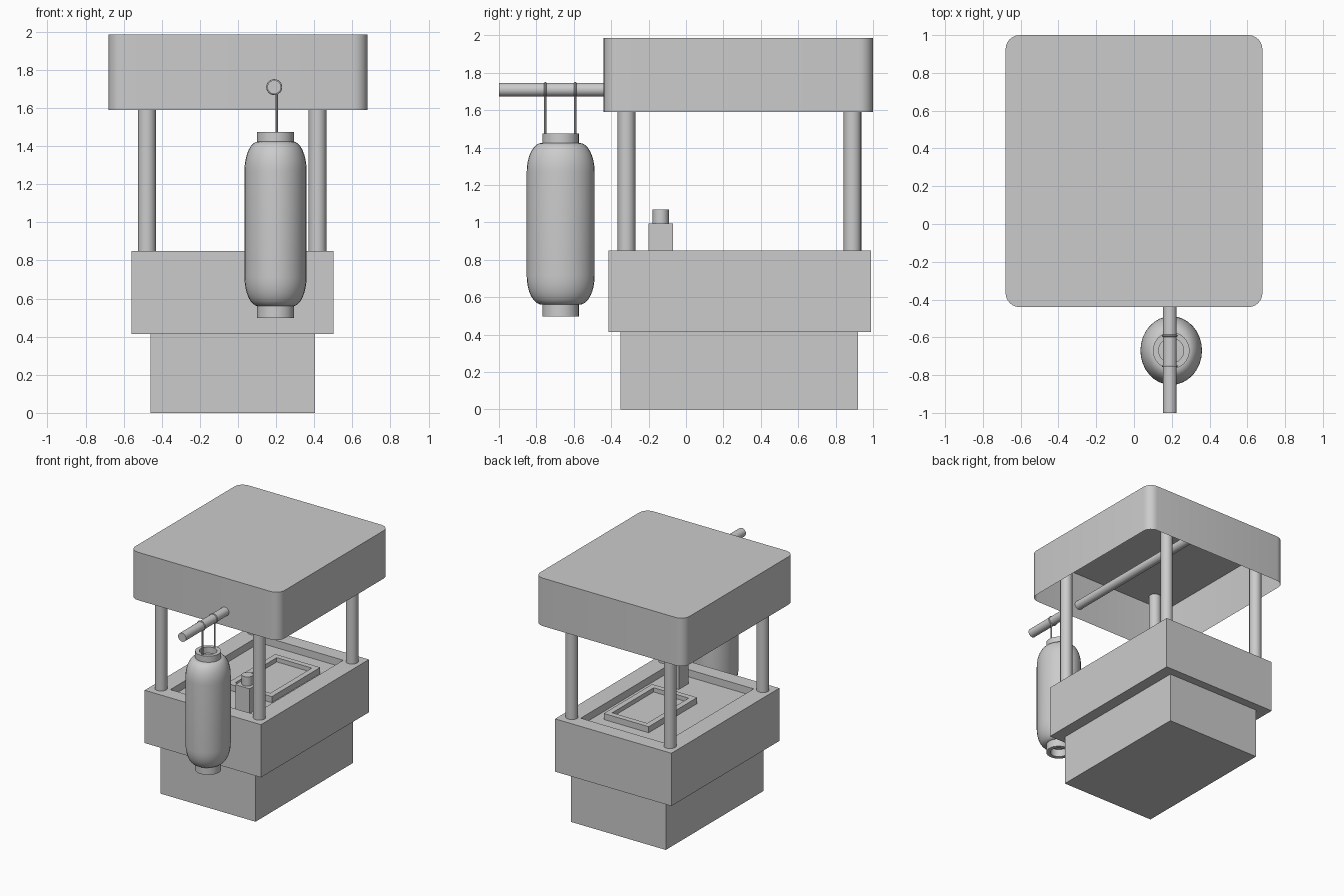
import bpy, bmesh, math
from mathutils import Vector, Matrix

if "Cube" in bpy.data.objects:
    bpy.data.objects.remove(bpy.data.objects["Cube"])


def finish(name, bm, smooth=False):
    bmesh.ops.recalc_face_normals(bm, faces=bm.faces)
    me = bpy.data.meshes.new(name)
    bm.to_mesh(me)
    bm.free()
    ob = bpy.data.objects.new(name, me)
    bpy.context.collection.objects.link(ob)
    if smooth:
        bpy.ops.object.select_all(action='DESELECT')
        ob.select_set(True)
        bpy.context.view_layer.objects.active = ob
        bpy.ops.object.shade_smooth_by_angle(angle=math.radians(35))
    return ob


def box(name, lo, hi, border=None, depth=0.0):
    """Box between two corners, with an optional recess in its top face."""
    lo, hi = Vector(lo), Vector(hi)
    mid, size = (lo + hi) / 2, hi - lo
    bm = bmesh.new()
    bmesh.ops.create_cube(bm, size=1, matrix=Matrix.Translation(mid) @ Matrix.Diagonal((*size, 1)))
    if border:
        top = max(bm.faces, key=lambda f: f.calc_center_median().z)
        bmesh.ops.inset_region(bm, faces=[top], thickness=0.01)
        for v in top.verts:
            v.co.x = lo.x + border[0] if v.co.x < mid.x else hi.x - border[0]
            v.co.y = lo.y + border[1] if v.co.y < mid.y else hi.y - border[1]
        floor = bmesh.ops.extrude_discrete_faces(bm, faces=[top])['faces'][0]
        for v in floor.verts:
            v.co.z -= depth
    return finish(name, bm)


def rod(name, a, b, r, sides=24):
    a, b = Vector(a), Vector(b)
    d = b - a
    m = Matrix.Translation((a + b) / 2) @ d.to_track_quat('Z', 'Y').to_matrix().to_4x4()
    bm = bmesh.new()
    bmesh.ops.create_cone(bm, cap_ends=True, segments=sides, radius1=r, radius2=r,
                          depth=d.length, matrix=m)
    return finish(name, bm, True)


def lathe(name, profile, centre, sides=32, sy=1.0, closed=False):
    """Spin a (radius, z) profile about a vertical axis."""
    bm = bmesh.new()
    rings = []
    for r, z in profile:
        rings.append([bm.verts.new((centre[0] + r * math.cos(2 * math.pi * i / sides),
                                    centre[1] + sy * r * math.sin(2 * math.pi * i / sides), z))
                      for i in range(sides)])
    pairs = list(zip(rings, rings[1:]))
    if closed:
        pairs.append((rings[-1], rings[0]))
    else:
        bm.faces.new(rings[0])
        bm.faces.new(rings[-1])
    for p, q in pairs:
        for i in range(sides):
            j = (i + 1) % sides
            bm.faces.new((p[i], p[j], q[j], q[i]))
    return finish(name, bm, True)


# Cart body: plinth, counter with sunken top, raised serving tray
box("base", (-0.46, -0.35, 0), (0.405, 0.92, 0.415))
box("counter", (-0.56, -0.415, 0.415), (0.50, 0.99, 0.85), (0.15, 0.12), 0.06)
box("serving_tray", (-0.14, 0.055, 0.79), (0.27, 0.685, 0.84), (0.045, 0.045), 0.035)

# Jar on the counter
box("jar", (0.115, -0.20, 0.79), (0.245, -0.07, 0.995))
rod("jar_lid", (0.18, -0.135, 0.995), (0.18, -0.135, 1.07), 0.043)

# Four roof posts
for side, x in (("left", -0.478), ("right", 0.417)):
    for end, y in (("front", -0.318), ("back", 0.89)):
        rod(f"{end}_{side}_post", (x, y, 0.84), (x, y, 1.98), 0.047)

# Roof: rounded square canopy, open underneath
bm = bmesh.new()
R, steps, outline = 0.075, 6, []
for k, (cx, cy) in enumerate(((0.68 - R, 1 - R), (-0.68 + R, 1 - R),
                              (-0.68 + R, -0.44 + R), (0.68 - R, -0.44 + R))):
    for i in range(steps + 1):
        t = math.pi / 2 * (k + i / steps)
        outline.append((cx + R * math.cos(t), cy + R * math.sin(t)))
top = [bm.verts.new((x, y, 1.985)) for x, y in outline]
low = [bm.verts.new((x, y, 1.59)) for x, y in outline]
bm.faces.new(top)
for i in range(len(top)):
    j = (i + 1) % len(top)
    bm.faces.new((top[i], low[i], low[j], top[j]))
finish("roof", bm, True)

# Pole running through the roof to carry the lantern
rod("lantern_pole", (0.19, -1.0, 1.71), (0.19, 0.96, 1.71), 0.036)

# Lantern: oval body with rounded ends
C = (0.197, -0.67)
arc = [(0.09 + 0.073 * math.cos(t), 0.155 * math.sin(t))
       for t in (math.pi / 2 * i / 8 for i in range(9))]
profile = [(r, 1.27 + h) for r, h in reversed(arc)] + [(r, 0.715 - h) for r, h in arc]
lathe("lantern_body", profile, C, sy=1.115)

# Open collars at both ends of the lantern
for name, z0, z1 in (("lantern_top_collar", 1.40, 1.475), ("lantern_bottom_collar", 0.497, 0.58)):
    lathe(name, [(0.097, z0), (0.097, z1), (0.066, z1), (0.066, z0)], C, closed=True)

# Wire hangers, each looped over the pole
for name, y in (("front_hanger", -0.752), ("back_hanger", -0.592)):
    rod(name, (0.203, y, 1.45), (0.203, y, 1.677), 0.006, 8)
    bpy.ops.mesh.primitive_torus_add(location=(0.19, y, 1.71), rotation=(math.pi / 2, 0, 0),
                                     major_radius=0.036, minor_radius=0.006,
                                     major_segments=24, minor_segments=8)
    bpy.context.object.name = name + "_loop"
    bpy.ops.object.shade_smooth_by_angle()
